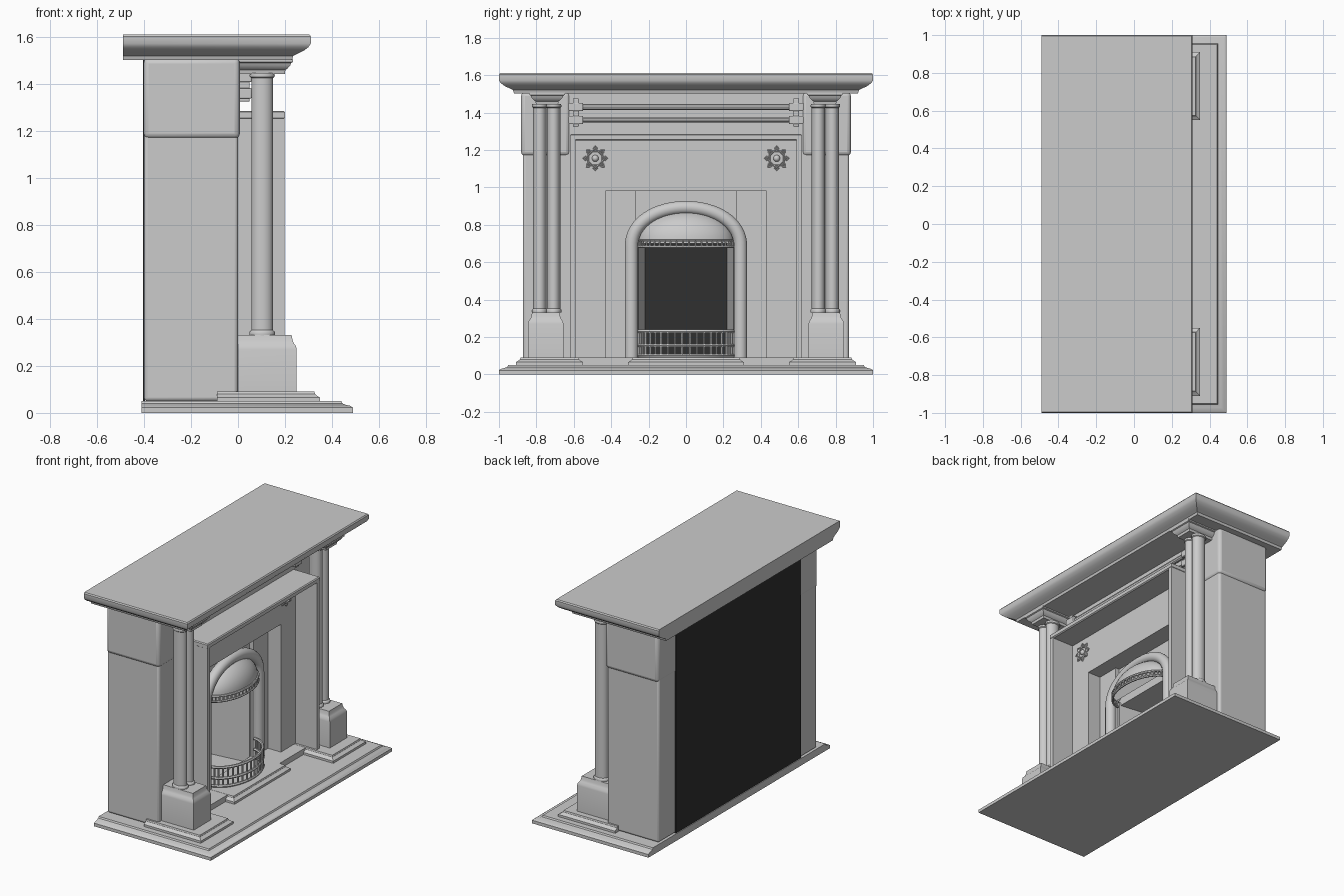
import bpy, bmesh
from math import sin, cos, pi
from mathutils import Matrix, Vector

if "Cube" in bpy.data.objects:
    bpy.data.objects.remove(bpy.data.objects["Cube"])


def finish(name, bm, bevel=0, mat=None):
    bmesh.ops.recalc_face_normals(bm, faces=bm.faces)
    me = bpy.data.meshes.new(name)
    bm.to_mesh(me)
    bm.free()
    ob = bpy.data.objects.new(name, me)
    bpy.context.collection.objects.link(ob)
    if bevel:
        m = ob.modifiers.new("bevel", 'BEVEL')
        m.width, m.segments = bevel, 3
    if mat:
        me.materials.append(mat)
    return ob


def box(name, x, y, z, bevel=0, mat=None):
    return moulding(name, x, y, [(0, z[0]), (0, z[1])], bevel=bevel, mat=mat)


def moulding(name, x, y, profile, back=False, bevel=0, mat=None):
    """Rectangular block lofted through (inset, z) steps; back edge may stay flush."""
    bm = bmesh.new()
    rings = []
    for i, z in profile:
        xb = x[0] + (i if back else 0)
        rings.append([bm.verts.new(p) for p in (
            (xb, y[0] + i, z), (x[1] - i, y[0] + i, z),
            (x[1] - i, y[1] - i, z), (xb, y[1] - i, z))])
    for a, b in zip(rings, rings[1:]):
        for k in range(4):
            n = (k + 1) % 4
            bm.faces.new((a[k], a[n], b[n], b[k]))
    bm.faces.new(rings[0])
    bm.faces.new(rings[-1])
    return finish(name, bm, bevel, mat)


def prism(name, outline, z0, z1):
    bm = bmesh.new()
    f = bm.faces.new([bm.verts.new((x, y, z0)) for x, y in outline])
    r = bmesh.ops.extrude_face_region(bm, geom=[f])
    vs = [v for v in r['geom'] if isinstance(v, bmesh.types.BMVert)]
    bmesh.ops.translate(bm, vec=(0, 0, z1 - z0), verts=vs)
    return finish(name, bm)


def tube(name, paths, radius, cyclic=False, res=3):
    """Round bars swept along one or more point paths, converted to a mesh."""
    cu = bpy.data.curves.new(name, 'CURVE')
    cu.dimensions = '3D'
    cu.bevel_depth, cu.bevel_resolution, cu.use_fill_caps = radius, res, True
    for pts in paths:
        s = cu.splines.new('POLY')
        s.points.add(len(pts) - 1)
        for p, c in zip(s.points, pts):
            p.co = (*c, 1)
        s.use_cyclic_u = cyclic
    tmp = bpy.data.objects.new(name + "_path", cu)
    bpy.context.collection.objects.link(tmp)
    dg = bpy.context.evaluated_depsgraph_get()
    me = bpy.data.meshes.new_from_object(tmp.evaluated_get(dg))
    bpy.data.objects.remove(tmp)
    ob = bpy.data.objects.new(name, me)
    bpy.context.collection.objects.link(ob)
    return ob


def lathe(name, profile, x, y, sx=1, n=24):
    bm = bmesh.new()
    rings = [[bm.verts.new((x + sx * r * cos(2*pi*k/n), y + r * sin(2*pi*k/n), z))
              for k in range(n)] for r, z in profile]
    for a, b in zip(rings, rings[1:]):
        for k in range(n):
            bm.faces.new((a[k], a[(k+1) % n], b[(k+1) % n], b[k]))
    bm.faces.new(rings[0])
    bm.faces.new(rings[-1])
    return finish(name, bm)


def span(s, a, b):
    return tuple(sorted((s * a, s * b)))


dark = bpy.data.materials.new("soot_black")
dark.diffuse_color = (0.03, 0.03, 0.03, 1)
dark.use_nodes = True
dark.node_tree.nodes["Principled BSDF"].inputs["Base Color"].default_value = dark.diffuse_color

# base slab and mantel shelf
moulding("hearth_slab", (-.41, .49), (-1, 1),
         [(0, 0), (0, .022), (.012, .03), (.03, .034), (.045, .04), (.05, .05)])
moulding("mantel_shelf", (-.49, .31), (-1, 1),
         [(.08, 1.503), (.075, 1.52), (.055, 1.53), (.03, 1.542), (.01, 1.557),
          (0, 1.572), (0, 1.602), (.006, 1.61)])

# raised hearth
step = [(0, .05), (0, .065), (.012, .072), (.022, .08), (.025, .09)]
moulding("hearth_center_step", (-.09, .19), (-.31, .31), step)
box("hearth_inner_step", (-.09, .12), (-.6, .6), (.05, .089))

# back plate and central masonry
box("back_plate", (-.405, -.395), (-.69, .69), (.05, 1.503), mat=dark)
box("upper_wall", (-.39, 0), (-.64, .64), (.98, 1.503))
box("frieze", (-.05, .03), (-.6, .6), (.98, 1.256))
moulding("frieze_shelf", (-.02, .2), (-.62, .62),
         [(.008, 1.25), (0, 1.256), (0, 1.28), (.006, 1.286)])
box("arch_back_wall", (-.39, -.1), (-.28, .28), (.70, .98))

for s, side in ((-1, "left"), (1, "right")):
    moulding("pedestal_step_" + side, (-.09, .35), span(s, .55, .91), step)
    # jambs
    box("jamb_" + side, (-.4, 0), span(s, .6, .872), (.05, 1.2), bevel=.015)
    box("jamb_block_" + side, (-.402, .008), span(s, .62, .882), (1.168, 1.51), bevel=.022)
    # stepped surround
    box("side_plate_" + side, (-.02, .198), span(s, .59, .617), (.09, 1.256))
    box("outer_pilaster_" + side, (-.39, .03), span(s, .43, .61), (.05, .98))
    box("inner_pilaster_" + side, (-.39, -.07), span(s, .27, .44), (.05, .98))
    prism("firebox_cheek_" + side, [(-.39, s * .22), (-.39, s * .28),
                                    (-.09, s * .28), (-.09, s * .255)], .05, .72)
    # pedestal, paired columns, capital
    moulding("pedestal_" + side, (-.01, .25), span(s, .655, .845),
             [(0, .085), (0, .27), (.004, .285), (.013, .297), (.018, .31), (.022, .332)])
    for k, y in enumerate((.708, .782)):
        lathe(f"column_{side}_{k}", [(.042, .33), (.043, .34), (.041, .347), (.036, .352),
              (.036, 1.425), (.041, 1.43), (.042, 1.437), (.04, 1.446)], .103, s * y, 1.28)
    moulding("capital_" + side, (-.01, .235), span(s, .648, .838),
             [(.036, 1.443), (.033, 1.46), (.024, 1.466), (.013, 1.478),
              (.008, 1.49), (0, 1.494), (0, 1.507)])
    # rail bracket
    box("bracket_post_" + side, (-.005, .05), span(s, .572, .605), (1.325, 1.475), .005)
    for k, z in enumerate((1.36, 1.43)):
        box(f"bracket_arm_{side}_{k}", (0, .058), span(s, .55, .628), (z - .022, z + .022), .005)
    # rosette: two crossed squares, outer diamonds and a centre stud
    c = Vector((.033, s * .485, 1.155))
    pt = lambda r, a: c + Vector((0, r * cos(a), r * sin(a)))
    tube("rosette_star_" + side, [[pt(.053, pi/2*k + o) for k in range(4)] for o in (0, pi/4)],
         .006, True, 1)
    tube("rosette_tips_" + side, [[pt(.054 + .011 * cos(b), pi/4*j + .2 * sin(b))
         for b in (0, pi/2, pi, 3*pi/2)] for j in range(8)], .004, True, 1)
    bm = bmesh.new()
    bmesh.ops.create_uvsphere(bm, u_segments=16, v_segments=8, radius=.018,
                              matrix=Matrix.Translation(c))
    finish("rosette_stud_" + side, bm)

# twin rails
for name, z, r in (("upper", 1.43, .017), ("lower", 1.36, .013)):
    tube(name + "_rail", [[(.03, -.56, z), (.03, .56, z)]], r)

# tubular arch
arc = [(-.045, -.292 * cos(pi*k/32), .68 + .212 * sin(pi*k/32) ** .9) for k in range(33)]
tube("arch_frame", [[(-.045, -.292, .085)] + arc + [(-.045, .292, .085)]], .036, res=5)

# domed hood: forward half of an ellipsoid
bm = bmesh.new()
bmesh.ops.create_uvsphere(bm, u_segments=40, v_segments=20, radius=1)
for co, no in (((0, 0, 0), (0, 0, -1)), ((0, 0, 0), (-1, 0, 0))):
    g = bm.verts[:] + bm.edges[:] + bm.faces[:]
    bmesh.ops.bisect_plane(bm, geom=g, plane_co=co, plane_no=no, clear_outer=True)
bmesh.ops.holes_fill(bm, edges=[e for e in bm.edges if e.is_boundary])
bmesh.ops.transform(bm, verts=bm.verts, matrix=Matrix.Translation((-.08, 0, .715))
                    @ Matrix.Diagonal((.15, .255, .16, 1)))
finish("hood", bm)


def grate(name, x0, depth, half, rails, bars, bar_r, rail_r):
    """Bow-fronted grille: curved rails joined by upright bars."""
    p = lambda t, z: (x0 + depth * sin(t), -half * cos(t), z)
    tube(name + "_rails", [[p(pi*k/32, z) for k in range(33)] for z in rails], rail_r, res=1)
    tube(name + "_bars", [[p(pi*(k+.5)/bars, rails[0]), p(pi*(k+.5)/bars, rails[-1])]
                          for k in range(bars)], bar_r, res=1)


grate("hood_fringe", -.08, .155, .255, (.682, .718), 24, .006, .008)
grate("fire_basket", -.05, .165, .252, (.10, .155, .23), 20, .007, .010)

# smooth shading with crisp edges
for ob in bpy.context.scene.objects:
    ob.select_set(True)
    bpy.context.view_layer.objects.active = ob
bpy.ops.object.shade_smooth_by_angle(angle=0.6)
